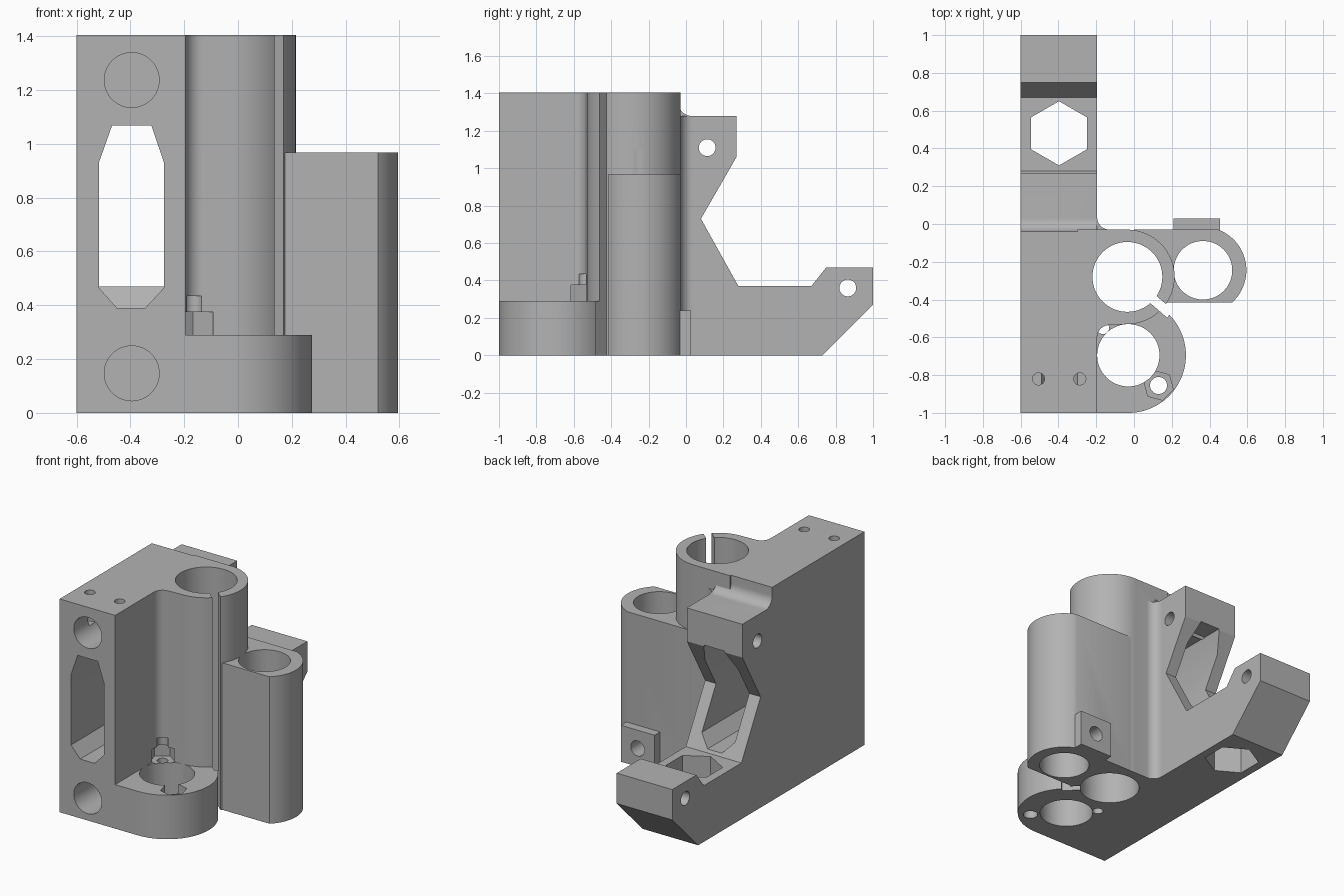
import bpy
import bmesh
from math import sin, cos, pi, radians, atan2
from mathutils import Vector

old = bpy.data.objects.get("Cube")
if old:
    bpy.data.objects.remove(old, do_unlink=True)

grey = bpy.data.materials.new("plain_grey")
grey.use_nodes = True
grey.diffuse_color = (0.45, 0.45, 0.45, 1)
grey.node_tree.nodes["Principled BSDF"].inputs["Base Color"].default_value = (0.45, 0.45, 0.45, 1)


def arc(cx, cy, r, start=0, end=360, n=64):
    """Points along an arc; a full turn leaves out the repeated last point."""
    steps = n if abs(end - start) == 360 else n - 1
    return [(cx + r * cos(radians(start + (end - start) * i / steps)),
             cy + r * sin(radians(start + (end - start) * i / steps))) for i in range(n)]


def rect(x0, y0, x1, y1):
    return [(x0, y0), (x1, y0), (x1, y1), (x0, y1)]


def prism(name, pts, lo, hi, axis="z"):
    """Extrude a flat outline along one axis."""
    place = {"x": lambda a, b, c: (c, a, b),
             "y": lambda a, b, c: (a, c, b),
             "z": lambda a, b, c: (a, b, c)}[axis]
    bm = bmesh.new()
    face = bm.faces.new([bm.verts.new(place(a, b, lo)) for a, b in pts])
    new = bmesh.ops.extrude_face_region(bm, geom=[face])["geom"]
    shift = Vector(place(0, 0, hi - lo))
    bmesh.ops.translate(bm, vec=shift, verts=[v for v in new if isinstance(v, bmesh.types.BMVert)])
    bmesh.ops.recalc_face_normals(bm, faces=bm.faces)
    mesh = bpy.data.meshes.new(name)
    bm.to_mesh(mesh)
    bm.free()
    mesh.materials.append(grey)
    obj = bpy.data.objects.new(name, mesh)
    bpy.context.collection.objects.link(obj)
    return obj


def combine(body, tools, operation):
    """Apply each tool to the body, then discard it."""
    bpy.context.view_layer.objects.active = body
    for tool in tools:
        tool.hide_render = True
        mod = body.modifiers.new(tool.name, "BOOLEAN")
        mod.operation, mod.solver, mod.object = operation, "EXACT", tool
        bpy.ops.object.modifier_apply(modifier=mod.name)
        bpy.data.objects.remove(tool, do_unlink=True)


# Main plate: side outline with a V notch, a foot and a filleted upper step
BX, BY = -0.035, -0.28      # tall clamp bore
CX, CY = -0.03, -0.695      # low ring bore
AX, AY = 0.365, -0.245      # side bore
side = [(-1, 0), (0.73, 0), (1, 0.27), (1, 0.47), (0.75, 0.47), (0.67, 0.37),
        (0.28, 0.37), (0.08, 0.73), (0.27, 1.06), (0.27, 1.28)]
side += arc(0.03, 1.35, 0.07, 270, 180, 12) + [(-0.04, 1.405), (-1, 1.405)]
body = prism("bearing_bracket", side, -0.6, -0.195, "x")

# Tall tube, with a web and concave fillets into the plate
tall = [(-0.3, -0.6)] + arc(-0.13, -0.6, 0.065, 180, 90, 10)
tall += arc(BX, BY, 0.25, -90, 90, 48) + [(-0.3, -0.03)]
back_fillet = [(-0.3, -0.1), (-0.13, -0.1)] + arc(-0.13, 0.035, 0.065, 270, 180, 12) + [(-0.3, 0.035)]

# Low ring base
low = [(-0.3, -1)] + arc(CX, CY, 0.305, -90, 90, 48) + [(-0.3, -0.39)]

# Side tube with flats front and back
flat_front, flat_back = -0.415, -0.03
a0 = math_a = -47.7
a1 = 69.2
half = [(0, flat_front)] + arc(AX, AY, 0.23, a0, a1, 40) + [(0, flat_back)]
combine(body, [
    prism("tall_tube", tall, 0, 1.405),
    prism("back_fillet", back_fillet, 0, 1.28),
    prism("low_ring", low, 0, 0.29),
    prism("side_tube", half, 0, 0.968),
    prism("rear_tab", rect(0.21, -0.08, 0.455, 0.028), 0, 0.24),
], "UNION")

# Clamp slit, running diagonally out of the tall bore
d = Vector((cos(radians(-41)), sin(radians(-41))))
s = Vector((-d.y, d.x)) * 0.025
c = Vector((BX, BY))
slit = [tuple(p) for p in (c - s, c + d * 0.3 - s, c + d * 0.3 + s, c + s)]

# Long window and hexagonal shaft
window = [(-0.45, 0.39), (-0.345, 0.39), (-0.275, 0.465), (-0.275, 0.93),
          (-0.322, 1.068), (-0.468, 1.068), (-0.517, 0.93), (-0.517, 0.465)]
cutters = [
    prism("tall_bore", arc(BX, BY, 0.185), -0.1, 1.5),
    prism("low_bore", arc(CX, CY, 0.165), -0.1, 0.29),
    prism("side_bore", arc(AX, AY, 0.155), -0.1, 1.1),
    prism("clamp_slit", slit, -0.1, 1.5),
    prism("window", window, -1.1, 0.5, "y"),
    prism("hex_shaft", arc(-0.397, 0.48, 0.17, 30, 390, 6), -0.1, 0.6),
    prism("tab_hole", arc(0.333, 0.12, 0.05, n=32), -0.2, 0.1, "y"),
]

# Blind rod sockets in the front, with set screws from the top
for z in (0.147, 1.237):
    cutters.append(prism("rod_socket", arc(-0.395, z, 0.102), -1.1, -0.1, "y"))
for x in (-0.505, -0.287):
    cutters.append(prism("set_screw_hole", arc(x, -0.82, 0.032, n=32), 1.2, 1.5))

# Cross holes in the upper arm and the foot
for y, z in ((0.113, 1.11), (0.865, 0.36)):
    cutters.append(prism("cross_hole", arc(y, z, 0.045, n=32), -0.7, -0.1, "x"))

# Nut pockets and screw holes beside the low bore
for x, y, z0, z1, top in ((0.13, -0.855, 0.23, 0.4, 0.4), (-0.165, -0.55, 0.285, 0.375, 0.435)):
    turn = atan2(y - CY, x - CX) * 180 / pi
    cutters.append(prism("nut_pocket", arc(x, y, 0.08, turn + 30, turn + 390, 6), z0, z1))
    cutters.append(prism("ring_screw_hole", arc(x, y, 0.045 if top < 0.42 else 0.033, n=32), -0.1, top))
combine(body, cutters, "DIFFERENCE")

# Smooth curved walls, crisp edges
bpy.ops.object.select_all(action="DESELECT")
body.select_set(True)
bpy.context.view_layer.objects.active = body
bpy.ops.object.shade_smooth_by_angle(angle=radians(25))
